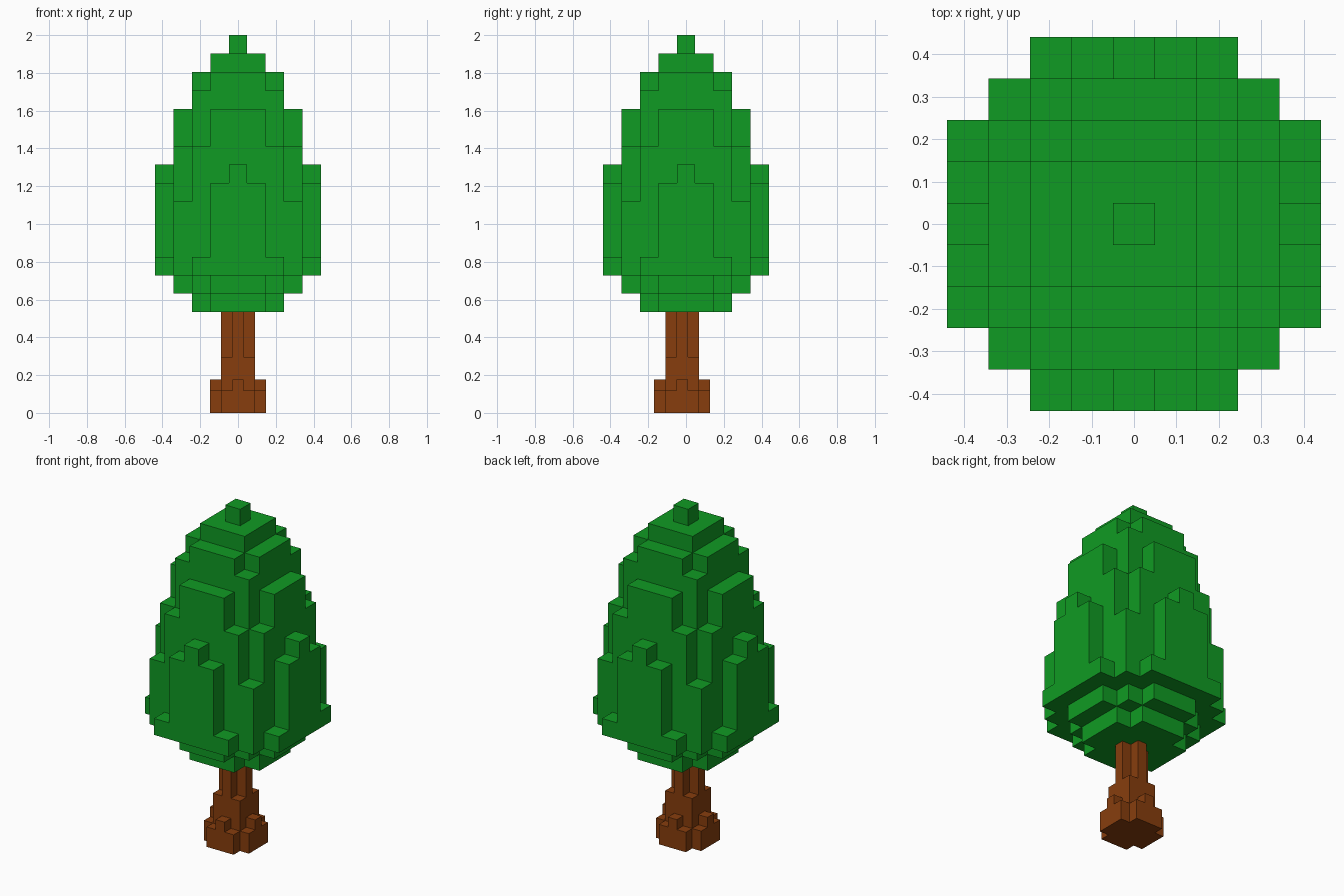
import bpy, bmesh
from math import radians

cube = bpy.data.objects.get("Cube")
if cube:
    bpy.data.objects.remove(cube)


def make_material(name, rgb):
    mat = bpy.data.materials.new(name)
    mat.use_nodes = True
    mat.diffuse_color = (*rgb, 1)
    bsdf = next(n for n in mat.node_tree.nodes if n.type == 'BSDF_PRINCIPLED')
    bsdf.inputs["Base Color"].default_value = (*rgb, 1)
    bsdf.inputs["Roughness"].default_value = 0.9
    return mat


def stack_cells(layers):
    """Each layer is (count, half widths by distance from the centre row)."""
    cells, level = set(), 0
    for count, widths in layers:
        reach = len(widths) - 1
        for k in range(level, level + count):
            for j in range(-reach, reach + 1):
                w = widths[abs(j)]
                cells.update((i, j, k) for i in range(-w, w + 1))
        level += count
    return cells


def build_blocks(name, layers, size, origin, mat):
    """Make only the outer skin of the stacked blocks, with flat faces merged."""
    cells = stack_cells(layers)
    bm = bmesh.new()
    corners = {}

    def corner(p):
        if p not in corners:
            corners[p] = bm.verts.new(
                (origin[0] + (p[0] - 0.5) * size,
                 origin[1] + (p[1] - 0.5) * size,
                 origin[2] + p[2] * size))
        return corners[p]

    for cell in cells:
        for axis in range(3):
            for side in (0, 1):
                near = list(cell)
                near[axis] += 2 * side - 1
                if tuple(near) in cells:
                    continue
                u, v = (axis + 1) % 3, (axis + 2) % 3
                ring = []
                for a, b in ((0, 0), (1, 0), (1, 1), (0, 1)):
                    p = list(cell)
                    p[axis] += side
                    p[u] += a
                    p[v] += b
                    ring.append(corner(tuple(p)))
                bm.faces.new(ring if side else ring[::-1])

    bmesh.ops.dissolve_limit(bm, angle_limit=radians(1),
                             verts=bm.verts[:], edges=bm.edges[:])
    mesh = bpy.data.meshes.new(name)
    bm.to_mesh(mesh)
    bm.free()
    mesh.materials.append(mat)
    obj = bpy.data.objects.new(name, mesh)
    bpy.context.collection.objects.link(obj)
    return obj


leaf_green = make_material("leaf_green", (0.005, 0.328, 0.017))
bark_brown = make_material("bark_brown", (0.245, 0.048, 0.004))

# Trunk: flared foot, square middle, cross-shaped upper stem
trunk_layers = [
    (2, (2, 2, 1)),
    (1, (2, 1, 0)),
    (2, (1, 1)),
    (4, (1, 0)),
]
build_blocks("trunk", trunk_layers, 0.0593, (0, -0.02, 0), bark_brown)

# Foliage: rounded underside, wide belly, stepped crown and tip
foliage_layers = [
    (1, (2, 2, 1)),
    (1, (3, 3, 2, 1)),
    (1, (4, 4, 4, 3, 2)),
    (3, (4, 4, 3, 3, 1)),
    (1, (4, 4, 3, 2, 1)),
    (1, (4, 3, 3, 2, 0)),
    (1, (3, 3, 3, 2)),
    (2, (3, 3, 2, 1)),
    (1, (2, 2, 2)),
    (1, (2, 2, 1)),
    (1, (1, 1)),
    (1, (0,)),
]
build_blocks("foliage", foliage_layers, 0.0978, (0, 0, 0.533), leaf_green)
